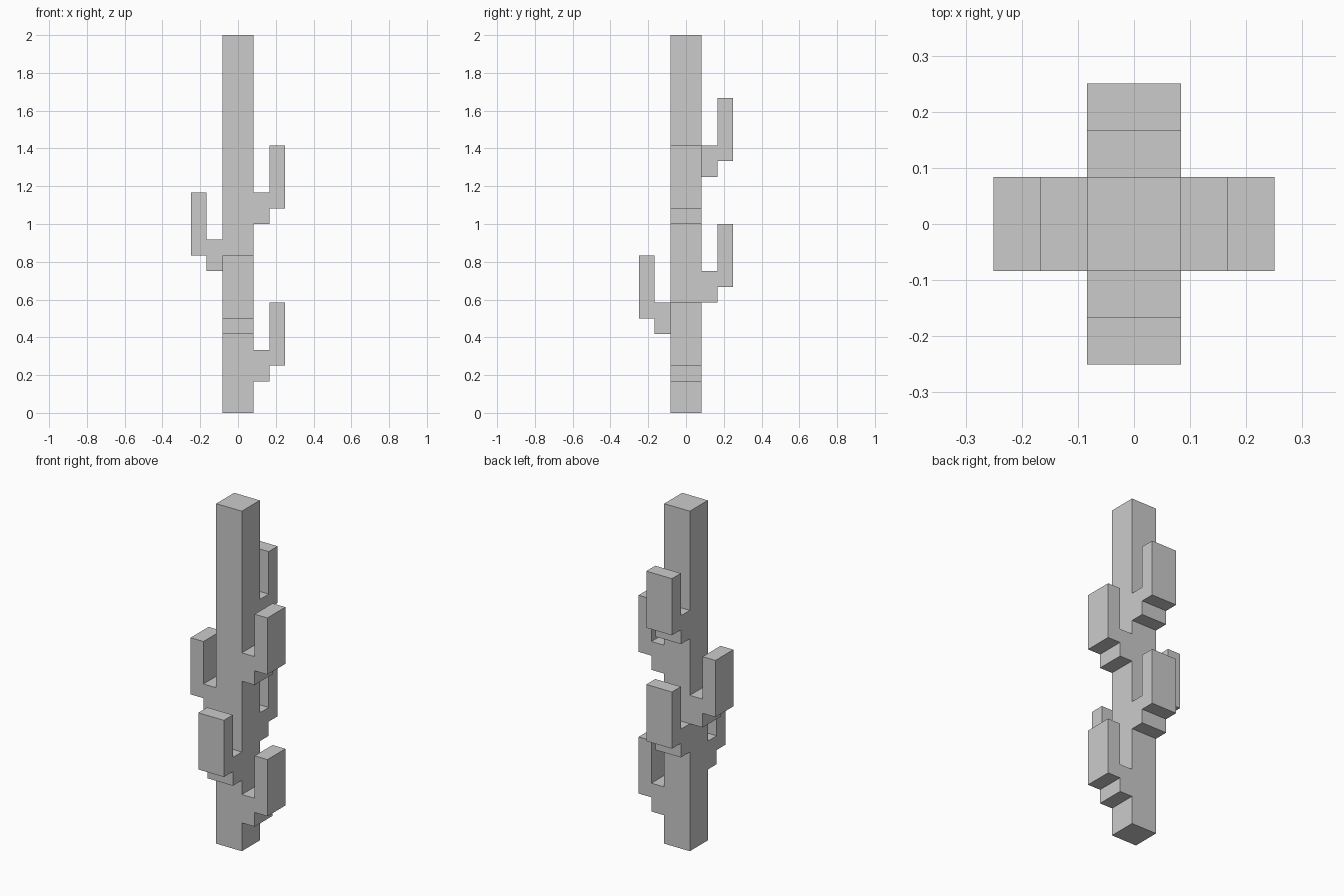
import bpy, bmesh
from math import radians
from mathutils import Matrix

if "Cube" in bpy.data.objects:
    bpy.data.objects.remove(bpy.data.objects["Cube"])

U = 1 / 12  # block unit: trunk is 2 x 2 x 24 units


def extrude_profile(name, points, vec, matrix):
    """Closed flat profile swept along vec, then placed by matrix."""
    bm = bmesh.new()
    face = bm.faces.new([bm.verts.new(p) for p in points])
    ext = bmesh.ops.extrude_face_region(bm, geom=[face], use_keep_orig=True)
    moved = [g for g in ext["geom"] if isinstance(g, bmesh.types.BMVert)]
    bmesh.ops.translate(bm, verts=moved, vec=vec)
    bmesh.ops.recalc_face_normals(bm, faces=bm.faces)
    bm.transform(matrix @ Matrix.Scale(U, 4))
    mesh = bpy.data.meshes.new(name)
    bm.to_mesh(mesh)
    bm.free()
    obj = bpy.data.objects.new(name, mesh)
    bpy.context.collection.objects.link(obj)
    return obj


# Trunk
square = [(-1, -1, 0), (1, -1, 0), (1, 1, 0), (-1, 1, 0)]
extrude_profile("trunk", square, (0, 0, 24), Matrix())

# Arms: one stepped elbow profile, turned to each side at its own height
elbow = [(1, 0), (2, 0), (2, 1), (3, 1), (3, 5), (2, 5), (2, 2), (1, 2)]
arms = [
    ("right_lower_arm", 0, 2),
    ("right_upper_arm", 0, 12),
    ("back_lower_arm", 90, 7),
    ("back_upper_arm", 90, 15),
    ("left_arm", 180, 9),
    ("front_arm", 270, 5),
]
for name, angle, z in arms:
    points = [(r, -1, z + h) for r, h in elbow]
    extrude_profile(name, points, (0, 2, 0), Matrix.Rotation(radians(angle), 4, "Z"))
